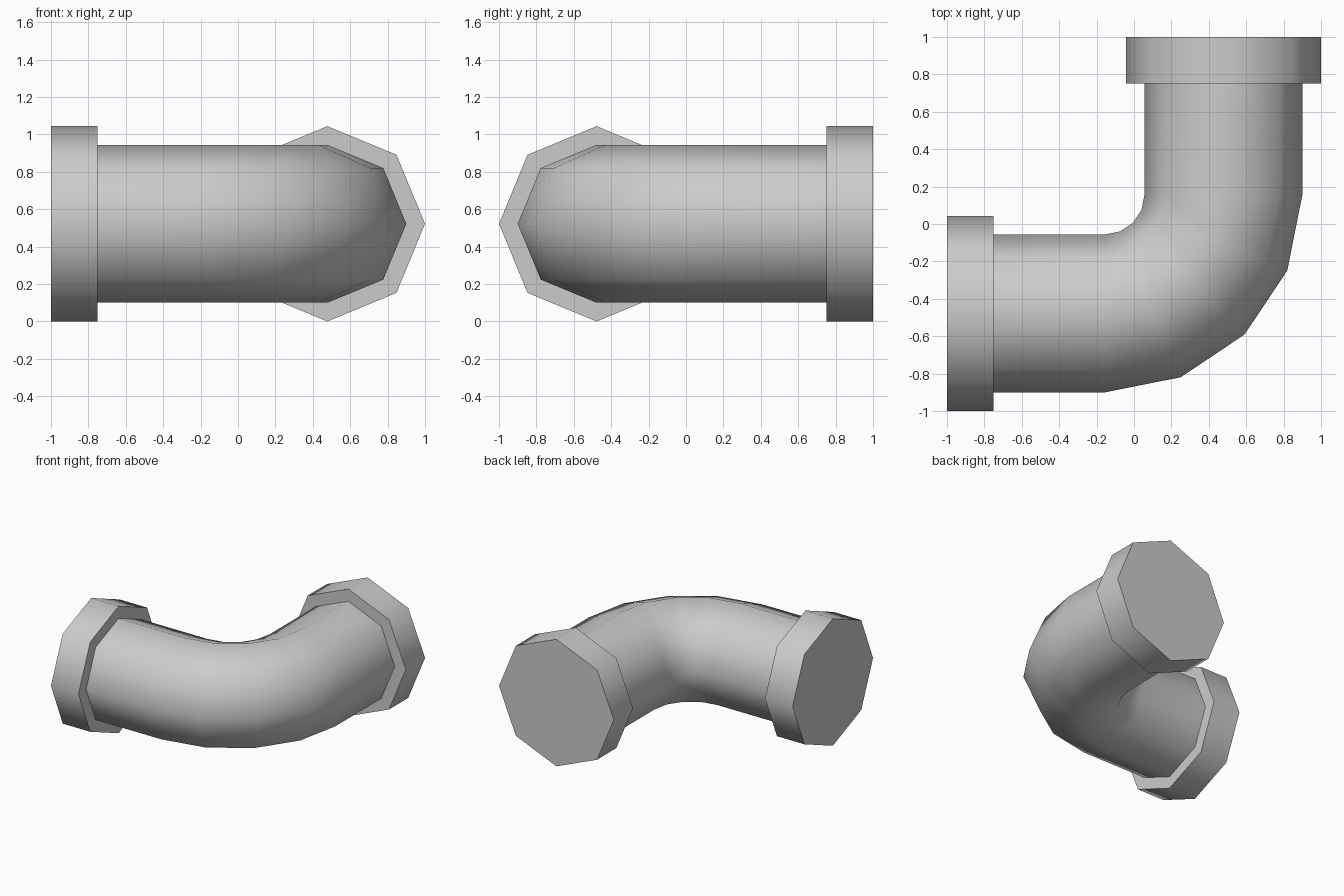
import bpy, bmesh
from math import sin, cos, pi, radians

if "Cube" in bpy.data.objects:
    bpy.data.objects.remove(bpy.data.objects["Cube"])

SIDES = 8
PIPE_R, COLLAR_R = 0.422, 0.522
AXIS = 0.478              # distance of each leg's axis from the centre
BEND_X, BEND_Y = -0.155, 0.155
BEND_R = AXIS + BEND_Y    # centreline radius of the bend
BEND_STEPS = 4

bm = bmesh.new()


def ring(x, y, angle, radius):
    """Octagonal section at (x, y); angle is the travel direction."""
    return [bm.verts.new((x + radius * cos(t) * sin(angle),
                          y - radius * cos(t) * cos(angle),
                          COLLAR_R + radius * sin(t)))
            for t in (2 * pi * i / SIDES for i in range(SIDES))]


# Collar profile, from the open end inward
collar = [(1.0, COLLAR_R), (0.75, COLLAR_R), (0.75, PIPE_R)]

# First collar, bend, second collar
rings = [ring(-d, -AXIS, 0, r) for d, r in collar]
for i in range(BEND_STEPS + 1):
    a = pi / 2 * i / BEND_STEPS
    rings.append(ring(BEND_X + BEND_R * sin(a), BEND_Y - BEND_R * cos(a), a, PIPE_R))
rings += [ring(AXIS, d, pi / 2, r) for d, r in reversed(collar)]

# Skin the rings and close both ends
for a, b in zip(rings, rings[1:]):
    for i in range(SIDES):
        j = (i + 1) % SIDES
        bm.faces.new((a[i], a[j], b[j], b[i]))
bm.faces.new(rings[0])
bm.faces.new(rings[-1])
bmesh.ops.recalc_face_normals(bm, faces=bm.faces)

mesh = bpy.data.meshes.new("pipe_elbow")
bm.to_mesh(mesh)
bm.free()
elbow = bpy.data.objects.new("pipe_elbow", mesh)
bpy.context.collection.objects.link(elbow)

# Smooth round the pipe, crisp at the collars
bpy.context.view_layer.objects.active = elbow
elbow.select_set(True)
bpy.ops.object.shade_smooth_by_angle(angle=radians(60))
